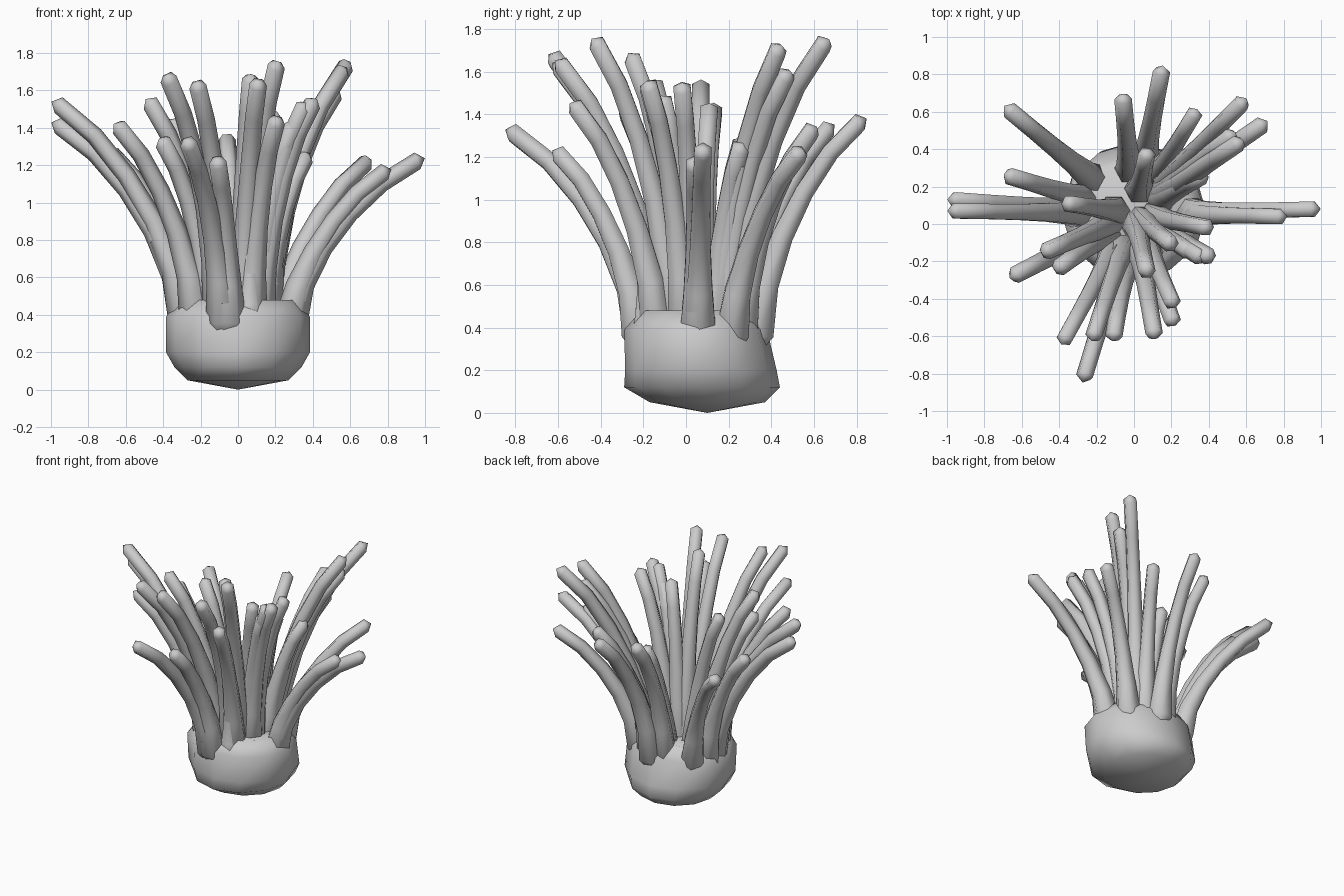
import bpy
import bmesh
import math
from mathutils import Vector

default_cube = bpy.data.objects.get("Cube")
if default_cube:
    bpy.data.objects.remove(default_cube, do_unlink=True)

# One plain grey for the whole plant
grey = bpy.data.materials.new("plain grey")
grey.use_nodes = True
colour = (0.6, 0.6, 0.6, 1)
grey.diffuse_color = colour
grey.node_tree.nodes["Principled BSDF"].inputs["Base Color"].default_value = colour


def add_object(name, bm):
    """Turn a bmesh into a smooth shaded object."""
    bmesh.ops.recalc_face_normals(bm, faces=bm.faces)
    mesh = bpy.data.meshes.new(name)
    bm.to_mesh(mesh)
    bm.free()
    mesh.materials.append(grey)
    obj = bpy.data.objects.new(name, mesh)
    bpy.context.collection.objects.link(obj)
    bpy.ops.object.select_all(action="DESELECT")
    obj.select_set(True)
    bpy.context.view_layer.objects.active = obj
    bpy.ops.object.shade_smooth_by_angle(angle=math.radians(75))


def skin(bm, rings, start, end):
    """Bridge successive rings and close both ends with a fan."""
    sides = len(rings[0])
    for low, high in zip(rings, rings[1:]):
        for i in range(sides):
            j = (i + 1) % sides
            bm.faces.new((low[i], low[j], high[j], high[i]))
    for ring, tip in ((rings[0], start), (rings[-1], end)):
        centre = bm.verts.new(tip)
        for i in range(sides):
            bm.faces.new((ring[i], ring[(i + 1) % sides], centre))


def make_bulb(sides=12):
    """Squat bulb: upright at the front, leaning inward at the back."""
    # half width, half depth, middle y, height
    profile = [
        (0.27, 0.27, 0.1, 0.05), (0.34, 0.365, 0.075, 0.12),
        (0.385, 0.355, 0.07, 0.2), (0.385, 0.335, 0.045, 0.39),
        (0.31, 0.27, 0.05, 0.48),
    ]
    bm = bmesh.new()
    rings = []
    for width, depth, middle, z in profile:
        ring = []
        for i in range(sides):
            a = math.tau * i / sides
            ring.append(bm.verts.new((width * math.cos(a), middle + depth * math.sin(a), z)))
        rings.append(ring)
    skin(bm, rings, (0, 0.1, 0), (0, 0.07, 0.43))
    add_object("bulb", bm)


def make_stalk(name, tip, sides=6, steps=5):
    """Tapering stalk that leaves the bulb upright and arches outward."""
    tip = Vector(tip)
    root = Vector((0, 0.055, 0))
    out = Vector((tip.x, tip.y, 0)) - root
    slope = out.length / (tip.z - 0.4)
    out.normalize()
    base = root + out * min(0.4 * slope - 0.04, 0.28)
    base.z = 0.36

    def point(t):
        p = base.lerp(tip, t ** 1.5)
        p.z = base.z + (tip.z - base.z) * (1 - (1 - t) ** 1.25)
        return p

    bm = bmesh.new()
    rings = []
    for k in range(steps + 1):
        t = k / steps * 0.98
        p = point(t)
        tangent = (point(min(t + 0.02, 1)) - point(max(t - 0.02, 0))).normalized()
        turn = Vector((0, 0, 1)).rotation_difference(tangent)
        radius = 0.047 + 0.045 * (1 - t) ** 3
        ring = []
        for i in range(sides):
            a = math.tau * i / sides
            offset = Vector((radius * math.cos(a), radius * math.sin(a), 0))
            ring.append(bm.verts.new(p + turn @ offset))
        rings.append(ring)
    # the foot tapers back into the bulb so that the two blend
    foot = base - out * 0.06 - Vector((0, 0, 0.16))
    skin(bm, rings, foot, tip + tangent * 0.02)
    add_object(name, bm)


# Tips of the stalks, grouped by the side they lean to
tips = {
    "back_stalk": [
        (0.15, 0.83, 1.37), (-0.06, 0.68, 1.34), (0.33, 0.6, 1.33),
        (0.59, 0.66, 1.74), (0.53, 0.48, 1.59), (0.57, 0.44, 1.71),
        (0.7, 0.54, 1.22), (0.37, 0.26, 1.25), (0.07, 0.38, 1.18),
        (-0.68, 0.62, 1.24),
    ],
    "right_stalk": [
        (-0.68, 0.26, 1.26), (-0.98, 0.13, 1.42), (-0.98, 0.07, 1.53),
        (-0.36, 0.11, 1.43), (-0.48, -0.15, 1.54), (-0.41, -0.24, 1.33),
        (-0.65, -0.28, 1.41),
    ],
    "front_stalk": [
        (-0.38, -0.63, 1.67), (-0.27, -0.83, 1.32), (-0.22, -0.61, 1.63),
        (-0.11, -0.61, 1.22), (0.11, -0.6, 1.64), (0.21, -0.53, 1.44),
        (0.21, -0.43, 1.74), (0.07, -0.26, 1.67), (0.07, -0.2, 0.78),
    ],
    "left_stalk": [
        (0.2, -0.11, 1.47), (0.3, -0.15, 1.41), (0.36, -0.18, 1.52),
        (0.41, -0.18, 1.54), (0.4, -0.02, 1.53), (0.8, 0.04, 1.17),
        (0.98, 0.08, 1.23),
    ],
}

make_bulb()
for side, group in tips.items():
    for number, tip in enumerate(group):
        make_stalk(f"{side}_{number + 1}", tip)
